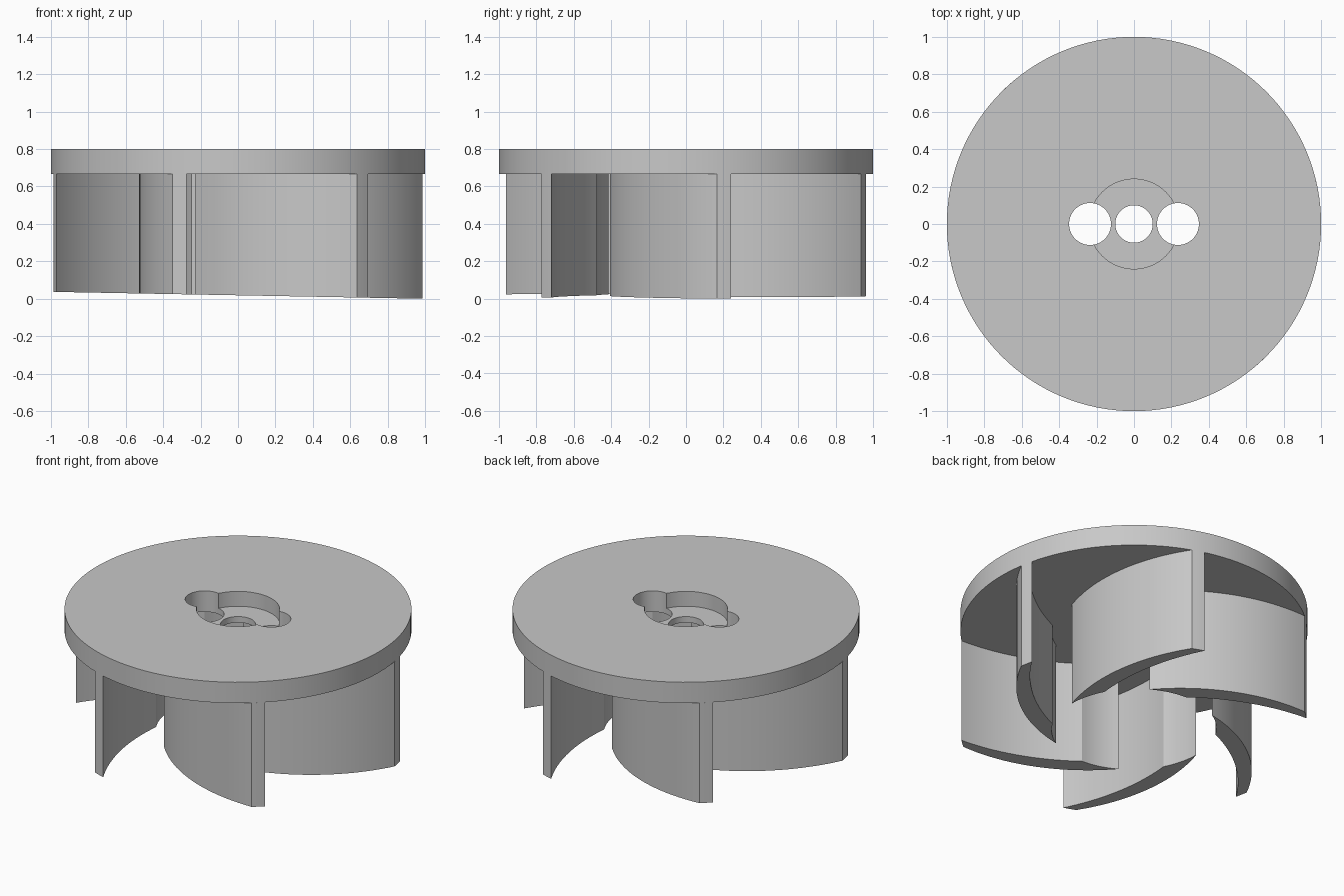
import bpy, bmesh, math
from mathutils import Vector

cube = bpy.data.objects.get("Cube")
if cube:
    bpy.data.objects.remove(cube, do_unlink=True)

DISC_BOTTOM, DISC_TOP = 0.667, 0.80
HUB_RADIUS = 0.475
BLADES = 6
FIRST_TIP = math.radians(14)

grey = bpy.data.materials.new("light_grey")
grey.use_nodes = True
colour = (0.58, 0.58, 0.58, 1)
grey.diffuse_color = colour
grey.node_tree.nodes["Principled BSDF"].inputs["Base Color"].default_value = colour


def cylinder(name, radius, low, high, x=0.0, sides=64):
    bpy.ops.mesh.primitive_cylinder_add(
        vertices=sides, radius=radius, depth=high - low,
        location=(x, 0, (low + high) / 2))
    obj = bpy.context.object
    obj.name = name
    return obj


def smooth(obj):
    bpy.ops.object.select_all(action="DESELECT")
    obj.select_set(True)
    bpy.context.view_layer.objects.active = obj
    bpy.ops.object.shade_smooth_by_angle(angle=math.radians(30))


def polar(radius, degrees):
    a = math.radians(degrees)
    return Vector((radius * math.cos(a), radius * math.sin(a)))


def arc(a, b, c, steps=20):
    """Points on the circle through a, b and c, from a to c."""
    d = 2 * (a.x * (b.y - c.y) + b.x * (c.y - a.y) + c.x * (a.y - b.y))
    aa, bb, cc = a.length_squared, b.length_squared, c.length_squared
    centre = Vector((
        (aa * (b.y - c.y) + bb * (c.y - a.y) + cc * (a.y - b.y)) / d,
        (aa * (c.x - b.x) + bb * (a.x - c.x) + cc * (b.x - a.x)) / d))
    start, end = a - centre, c - centre
    sweep = math.atan2(start.x * end.y - start.y * end.x, start.dot(end))
    points = []
    for i in range(steps + 1):
        t = sweep * i / steps
        points.append(centre + Vector((
            start.x * math.cos(t) - start.y * math.sin(t),
            start.x * math.sin(t) + start.y * math.cos(t))))
    return points


# Top disc with a round recess, a shaft hole and two side holes
disc = cylinder("top_disc", 1.0, DISC_BOTTOM, DISC_TOP, sides=128)
disc.data.materials.append(grey)
cutters = [
    cylinder("recess_cutter", 0.24, 0.705, 1.0),
    cylinder("shaft_hole_cutter", 0.10, 0.5, 1.1),
    cylinder("left_hole_cutter", 0.112, 0.5, 1.1, x=0.235),
    cylinder("right_hole_cutter", 0.112, 0.5, 1.1, x=-0.235),
]
for cutter in cutters:
    cutter.hide_render = True
    cut = disc.modifiers.new(cutter.name, "BOOLEAN")
    cut.operation = "DIFFERENCE"
    cut.solver = "EXACT"
    cut.object = cutter
    bpy.context.view_layer.objects.active = disc
    bpy.ops.object.modifier_apply(modifier=cut.name)
for cutter in cutters:
    bpy.data.objects.remove(cutter, do_unlink=True)
smooth(disc)

# Blade outline: convex side, hub end, concave side, rim end
convex = arc(polar(1.0, -4.5), Vector((0.76, -0.284)), polar(HUB_RADIUS, -73))
hub_end = arc(polar(HUB_RADIUS, -73), polar(HUB_RADIUS, -59), polar(HUB_RADIUS, -45), 8)
concave = arc(polar(HUB_RADIUS, -45), Vector((0.693, -0.217)), polar(1.0, 0))
rim_end = arc(polar(1.0, 0), polar(1.0, -2), polar(1.0, -4.5), 4)
outline = convex[:-1] + hub_end[:-1] + concave[:-1] + rim_end[:-1]


# Curved blades, with undersides on one slightly tilted plane
def blade(index):
    turn = FIRST_TIP + index * math.tau / BLADES
    c, s = math.cos(turn), math.sin(turn)
    bm = bmesh.new()
    low, high = [], []
    for p in outline:
        x, y = p.x * c - p.y * s, p.x * s + p.y * c
        low.append(bm.verts.new((x, y, 0.018 * (1 - x / 0.97))))
        high.append(bm.verts.new((x, y, DISC_BOTTOM)))
    bm.faces.new(low)
    bm.faces.new(high)
    for i in range(len(low)):
        j = (i + 1) % len(low)
        bm.faces.new((low[i], low[j], high[j], high[i]))
    bmesh.ops.recalc_face_normals(bm, faces=bm.faces)
    name = "blade_" + str(index + 1)
    mesh = bpy.data.meshes.new(name)
    bm.to_mesh(mesh)
    bm.free()
    mesh.materials.append(grey)
    obj = bpy.data.objects.new(name, mesh)
    bpy.context.collection.objects.link(obj)
    smooth(obj)


for n in range(BLADES):
    blade(n)
